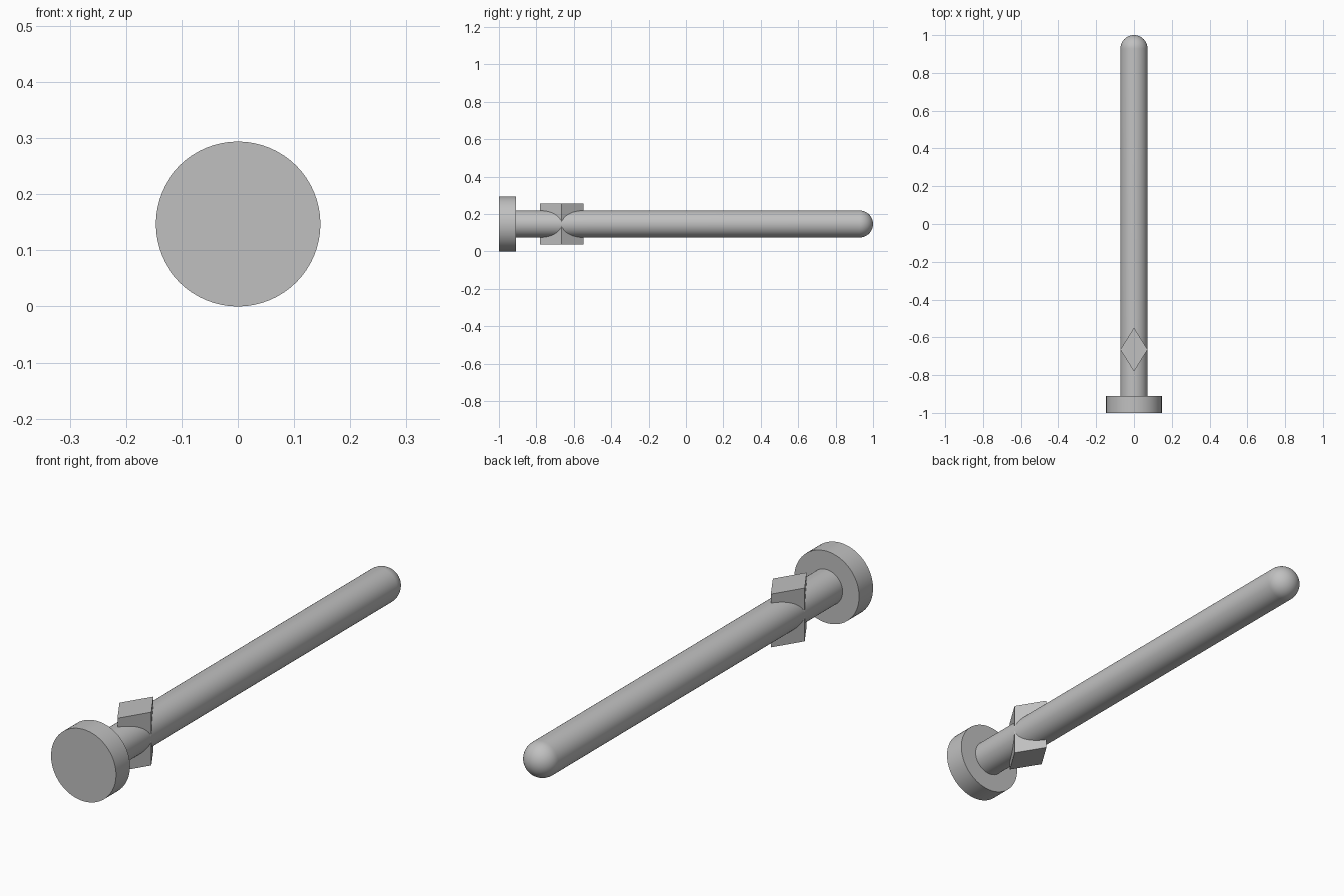
import bpy, bmesh, math
from mathutils import Matrix, Vector

cube = bpy.data.objects.get("Cube")
if cube:
    bpy.data.objects.remove(cube, do_unlink=True)

AXIS_Z = 0.147       # height of the pin's centre line
HEAD_R = 0.147
SHAFT_R = 0.072
SEGMENTS = 64

steel = bpy.data.materials.new("grey steel")
steel.use_nodes = True
grey = (0.53, 0.53, 0.53, 1)
steel.diffuse_color = grey
steel.node_tree.nodes["Principled BSDF"].inputs["Base Color"].default_value = grey


def add_object(name, bm, smooth=True):
    bmesh.ops.recalc_face_normals(bm, faces=bm.faces)
    mesh = bpy.data.meshes.new(name)
    bm.to_mesh(mesh)
    bm.free()
    mesh.materials.append(steel)
    obj = bpy.data.objects.new(name, mesh)
    obj.location.z = AXIS_Z
    bpy.context.collection.objects.link(obj)
    if smooth:
        bpy.ops.object.select_all(action='DESELECT')
        obj.select_set(True)
        bpy.context.view_layer.objects.active = obj
        bpy.ops.object.shade_smooth_by_angle(angle=math.radians(30))
    return obj


def revolve(name, profile):
    """Turn (radius, y) points around the long axis."""
    bm = bmesh.new()
    verts = [bm.verts.new((0, y, r)) for r, y in profile]
    edges = [bm.edges.new(pair) for pair in zip(verts, verts[1:])]
    bmesh.ops.spin(bm, geom=verts + edges, cent=(0, 0, 0), axis=(0, 1, 0),
                   angle=math.tau, steps=SEGMENTS)
    bmesh.ops.remove_doubles(bm, verts=bm.verts, dist=0.0001)
    return add_object(name, bm)


# Flat disc head
bm = bmesh.new()
bmesh.ops.create_cone(bm, cap_ends=True, segments=SEGMENTS,
                      radius1=HEAD_R, radius2=HEAD_R, depth=0.09,
                      matrix=Matrix.Translation((0, -0.955, 0))
                      @ Matrix.Rotation(math.pi / 2, 4, 'X'))
add_object("head", bm)

# Long shaft with a hemispherical tip
tip = 1 - SHAFT_R
arc = [i / 12 * math.pi / 2 for i in range(13)]
revolve("shaft", [(0, -0.93), (SHAFT_R, -0.93)]
        + [(SHAFT_R * math.cos(a), tip + SHAFT_R * math.sin(a)) for a in arc])

# Diamond-section locking key running vertically through the shaft
bm = bmesh.new()
outline = [(SHAFT_R, 0), (0, 0.116), (-SHAFT_R, 0), (0, -0.116)]
base = bm.faces.new([bm.verts.new((x, y - 0.665, -0.109)) for x, y in outline])
top = bmesh.ops.extrude_face_region(bm, geom=[base])["geom"]
bmesh.ops.translate(bm, vec=Vector((0, 0, 0.218)),
                    verts=[v for v in top if isinstance(v, bmesh.types.BMVert)])
add_object("locking_key", bm, smooth=False)
